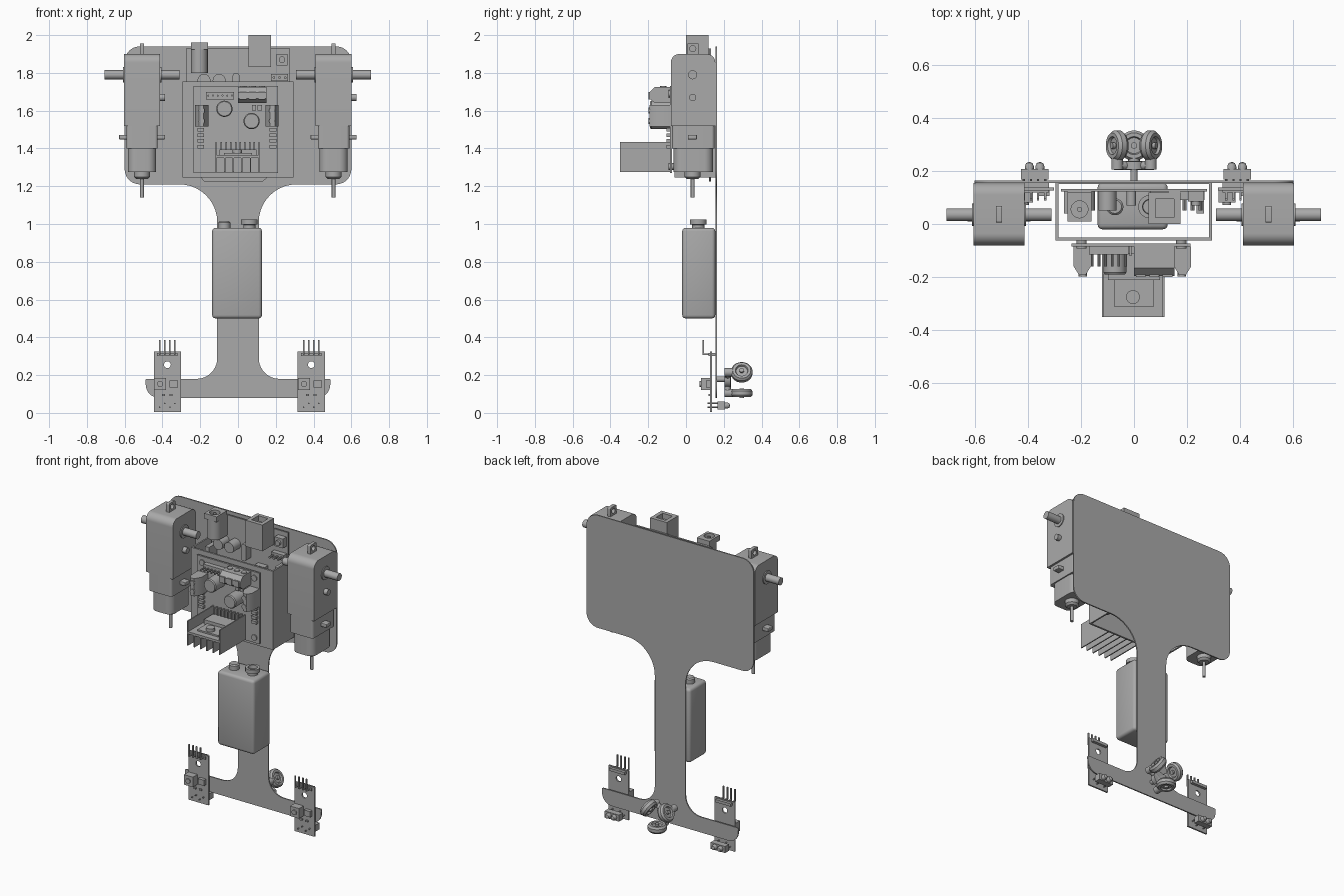
import bpy, bmesh, math
from mathutils import Vector, Matrix

cube = bpy.data.objects.get("Cube")
if cube:
    bpy.data.objects.remove(cube, do_unlink=True)

grey = bpy.data.materials.new("plain grey")
grey.use_nodes = True
grey.diffuse_color = (0.4, 0.4, 0.4, 1)
grey.node_tree.nodes["Principled BSDF"].inputs["Base Color"].default_value = (0.4, 0.4, 0.4, 1)
parts = []


def finish(name, bm):
    bmesh.ops.remove_doubles(bm, verts=bm.verts, dist=1e-5)
    bmesh.ops.recalc_face_normals(bm, faces=bm.faces)
    me = bpy.data.meshes.new(name)
    bm.to_mesh(me)
    bm.free()
    me.materials.append(grey)
    ob = bpy.data.objects.new(name, me)
    bpy.context.collection.objects.link(ob)
    parts.append(ob)
    return ob


def box(name, x0, x1, y0, y1, z0, z1, bevel=0):
    bm = bmesh.new()
    bmesh.ops.create_cube(bm, size=1)
    for v in bm.verts:
        v.co = ((x0 + x1) / 2 + v.co.x * (x1 - x0), (y0 + y1) / 2 + v.co.y * (y1 - y0),
                (z0 + z1) / 2 + v.co.z * (z1 - z0))
    if bevel:
        bmesh.ops.bevel(bm, geom=bm.edges[:], offset=bevel, segments=3, profile=0.5, affect='EDGES')
    return finish(name, bm)


def lathe(name, profile, origin, axis, steps=28):
    """Turn (radius, height) points about an axis through origin."""
    bm = bmesh.new()
    vs = [bm.verts.new((r, 0, h)) for r, h in profile]
    es = [bm.edges.new(p) for p in zip(vs, vs[1:])]
    bmesh.ops.spin(bm, geom=vs + es, cent=(0, 0, 0), axis=(0, 0, 1), angle=math.tau, steps=steps)
    turn = Vector((0, 0, 1)).rotation_difference(Vector(axis)).to_matrix().to_4x4()
    bmesh.ops.transform(bm, matrix=Matrix.Translation(origin) @ turn, verts=bm.verts)
    return finish(name, bm)


def rod(name, a, b, r, steps=24):
    d = Vector(b) - Vector(a)
    return lathe(name, [(0, 0), (r, 0), (r, d.length), (0, d.length)], a, d, steps)


def rounded(corners, seg=10):
    """Outline from (u, v, radius) corners with tangent arcs."""
    out = []
    for i, (u, v, r) in enumerate(corners):
        p = Vector((u, v))
        if r == 0:
            out.append(p)
            continue
        a = (Vector(corners[i - 1][:2]) - p).normalized()
        b = (Vector(corners[(i + 1) % len(corners)][:2]) - p).normalized()
        half = a.angle(b) / 2
        c = p + (a + b).normalized() * r / math.sin(half)
        s, e = p + a * r / math.tan(half) - c, p + b * r / math.tan(half) - c
        sweep = s.angle(e)
        for k in range(seg + 1):
            t = k / seg
            out.append(c + (s * math.sin((1 - t) * sweep) + e * math.sin(t * sweep)) / math.sin(sweep))
    return out


def rect(u0, u1, v0, v1, r=0):
    return rounded([(u0, v0, r), (u1, v0, r), (u1, v1, r), (u0, v1, r)])


def circle(u, v, r, n=20):
    return [Vector((u + r * math.cos(k * math.tau / n), v + r * math.sin(k * math.tau / n))) for k in range(n)]


def prism(name, loops, plane, lo, hi):
    """Extrude outlines (inner ones become holes) across the named plane."""
    cu = bpy.data.curves.new(name, 'CURVE')
    cu.dimensions, cu.fill_mode, cu.extrude = '2D', 'BOTH', (hi - lo) / 2
    for loop in loops:
        sp = cu.splines.new('POLY')
        sp.points.add(len(loop) - 1)
        for pt, p in zip(sp.points, loop):
            pt.co = (p[0], p[1], 0, 1)
        sp.use_cyclic_u = True
    tmp = bpy.data.objects.new(name, cu)
    bpy.context.collection.objects.link(tmp)
    bpy.context.view_layer.update()
    me = bpy.data.meshes.new_from_object(tmp.evaluated_get(bpy.context.evaluated_depsgraph_get()))
    bpy.data.objects.remove(tmp)
    bm = bmesh.new()
    bm.from_mesh(me)
    bpy.data.meshes.remove(me)
    for v in bm.verts:
        u, w, d = v.co.x, v.co.y, v.co.z + (lo + hi) / 2
        v.co = {'xz': (u, d, w), 'yz': (d, u, w), 'xy': (u, w, d)}[plane]
    return finish(name, bm)


# Chassis plate: wide top, narrow neck, sensor bar
side = [(0.6, 1.94, 0.08), (0.6, 1.21, 0.08), (0.11, 1.21, 0.2), (0.11, 0.18, 0.11),
        (0.49, 0.18, 0.008), (0.485, 0.08, 0.07)]
prism("chassis_plate", [rounded(side + [(-u, v, r) for u, v, r in reversed(side)])], 'xz', 0.155, 0.163)

# Gear motors
for tag, cx in (("right", -0.508), ("left", 0.506)):
    n = tag + "_motor_"
    prism(n + "gearbox", [rounded([(-0.08, 1.52, 0), (0.155, 1.52, 0), (0.155, 1.9, 0.045),
                                   (-0.08, 1.9, 0.045)])], 'yz', cx - 0.096, cx + 0.096)
    prism(n + "collar", [rect(cx - 0.083, cx + 0.083, -0.074, 0.15, 0.015)], 'xy', 1.4, 1.52)
    prism(n + "can", [rect(cx - 0.075, cx + 0.075, -0.066, 0.142, 0.045)], 'xy', 1.275, 1.4)
    lathe(n + "end_cap", [(0, 0), (0.03, 0), (0.042, 0.012), (0.042, 0.04), (0, 0.04)],
          (cx, 0.035, 1.238), (0, 0, 1))
    rod(n + "rear_shaft", (cx, 0.035, 1.14), (cx, 0.035, 1.24), 0.01, 12)
    rod(n + "wheel_shaft", (cx - 0.198, 0.035, 1.79), (cx + 0.198, 0.035, 1.79), 0.024)
    rod(n + "shaft_boss", (cx - 0.102, 0.035, 1.79), (cx + 0.102, 0.035, 1.79), 0.042)
    rod(n + "peg", (cx + 0.09, 0.035, 1.67), (cx + 0.122, 0.035, 1.67), 0.019)
    box(n + "clip", cx - 0.122, cx + 0.122, 0.01, 0.058, 1.448, 1.472, 0.004)
    prism(n + "mount_tab", [rect(0.005, 0.068, 1.89, 1.956, 0.008), circle(0.036, 1.928, 0.016)],
          'yz', cx - 0.011, cx + 0.011)

# Bracket wrapped around the controller
prism("bracket", [rect(-0.295, 0.293, -0.062, 0.16), rect(-0.285, 0.283, -0.05, 0.15)], 'xy', 1.245, 1.755)

# Controller board
prism("controller_board", [rounded([(-0.275, 1.25, 0), (-0.2, 1.25, 0), (-0.18, 1.225, 0), (0.13, 1.225, 0),
      (0.16, 1.25, 0), (0.275, 1.25, 0), (0.275, 1.93, 0), (-0.275, 1.93, 0)])], 'xz', 0.122, 0.132)
prism("usb_port", [rect(0.055, 0.175, 0, 0.118), rect(0.08, 0.15, 0.025, 0.095)], 'xy', 1.83, 2.0)
box("usb_port_core", 0.06, 0.17, 0.005, 0.115, 1.835, 1.965)
prism("power_jack_rim", [rect(-0.25, -0.16, 0.01, 0.118), circle(-0.205, 0.055, 0.032)], 'xy', 1.925, 1.96)
rod("power_jack_barrel", (-0.205, 0.055, 1.80), (-0.205, 0.055, 1.93), 0.044)
box("power_jack_base", -0.25, -0.16, 0.06, 0.122, 1.80, 1.93)
rod("power_jack_pin", (-0.205, 0.055, 1.92), (-0.205, 0.055, 1.955), 0.01, 12)
box("reset_button", 0.203, 0.263, 0.085, 0.122, 1.84, 1.9)
rod("reset_button_cap", (0.233, 0.07, 1.87), (0.233, 0.09, 1.87), 0.017)
prism("crystal", [rect(-0.028, 0.008, 1.69, 1.8, 0.017)], 'xz', 0.07, 0.122)
for k, cx in enumerate((-0.18, -0.1)):
    rod(f"controller_capacitor_{k}", (cx, 0.05, 1.76), (cx, 0.122, 1.76), 0.034)
box("main_chip", 0.06, 0.13, 0.085, 0.122, 1.3, 1.68)
for tag, cx in (("right", -0.25), ("left", 0.25)):
    box(tag + "_socket_strip", cx - 0.014, cx + 0.014, 0.04, 0.122, 1.28, 1.73)
for k in range(3):
    rod(f"program_pin_{k}", (0.19 + k * 0.03, 0.05, 1.775), (0.19 + k * 0.03, 0.122, 1.775), 0.007, 8)
box("program_header", 0.175, 0.265, 0.09, 0.122, 1.757, 1.793)

# Motor driver board on the bracket front
prism("driver_board", [rect(-0.235, 0.213, 1.27, 1.73)], 'xz', -0.085, -0.073)
for k, (sx, sz) in enumerate([(x, z) for x in (-0.197, 0.178) for z in (1.305, 1.69)]):
    rod(f"driver_screw_{k}", (sx, -0.092, sz), (sx, -0.05, sz), 0.019)
for k, (cx, cz) in enumerate(((-0.072, 1.61), (0.072, 1.545))):
    lathe(f"driver_capacitor_{k}", [(0, 0), (0.043, 0), (0.043, 0.1), (0.038, 0.107), (0, 0.107)],
          (cx, -0.083, cz), (0, -1, 0))
wedge = [(-0.085, 0), (-0.165, 0), (-0.195, 0.025), (-0.195, 0.055), (-0.165, 0.085), (-0.085, 0.085)]
prism("supply_terminal", [[(y, 1.64 + z) for y, z in wedge]], 'yz', 0, 0.152)
for k in range(3):
    rod(f"supply_terminal_screw_{k}", (0.027 + k * 0.05, -0.12, 1.72), (0.027 + k * 0.05, -0.12, 1.73), 0.017)
    box(f"supply_terminal_mouth_{k}", 0.008 + k * 0.05, 0.044 + k * 0.05, -0.199, -0.19, 1.66, 1.7)
for tag, s, c in (("right", -1, -0.012), ("left", 1, 0)):
    prism(tag + "_output_terminal", [[(c + s * 0.145, -0.085), (c + s * 0.215, -0.085), (c + s * 0.215, -0.16),
          (c + s * 0.195, -0.192), (c + s * 0.17, -0.192), (c + s * 0.145, -0.15)]], 'xy', 1.515, 1.63)
    for z in (1.545, 1.6):
        rod(tag + "_output_screw", (c + s * 0.18, -0.198, z), (c + s * 0.18, -0.18, z), 0.016)
    for k in range(4):
        x, z = c + s * 0.185, 1.41 + k * 0.03
        box(f"{tag}_diode_{k}", x - 0.018, x + 0.018, -0.103, -0.083, z - 0.009, z + 0.009)
box("signal_header", -0.17, -0.02, -0.115, -0.083, 1.66, 1.7)
for k in range(6):
    x = -0.157 + k * 0.025
    rod(f"signal_pin_{k}", (x, -0.16, 1.68), (x, -0.083, 1.68), 0.005, 8)
for k, x in enumerate((0.085, 0.115)):
    box(f"jumper_{k}", x - 0.011, x + 0.011, -0.13, -0.083, 1.6, 1.63)

# Heat sink and driver chip
box("heat_sink_base", -0.12, 0.115, -0.35, -0.19, 1.35, 1.365)
box("heat_sink_root", -0.12, 0.115, -0.19, -0.085, 1.35, 1.365)
for k in range(6):
    x = -0.12 + k * 0.0456
    box(f"heat_sink_fin_{k}", x, x + 0.007, -0.35, -0.085, 1.275, 1.355)
for x in (-0.12, 0.108):
    box("heat_sink_side", x, x + 0.007, -0.35, -0.085, 1.35, 1.435)
box("driver_chip", -0.098, 0.098, -0.21, -0.11, 1.365, 1.395)
box("driver_chip_tab", -0.075, 0.075, -0.31, -0.21, 1.365, 1.375)
rod("heat_sink_screw", (-0.004, -0.275, 1.37), (-0.004, -0.275, 1.395), 0.026)
for k in range(8):
    x = -0.088 + k * 0.025
    box(f"chip_leg_{k}", x - 0.004, x + 0.004, -0.12, -0.083, 1.38, 1.435)

# Battery with snap terminals
box("battery", -0.137, 0.127, -0.02, 0.155, 0.5, 0.98, 0.018)
lathe("battery_stud", [(0, 0), (0.032, 0), (0.032, 0.03), (0.025, 0.037), (0, 0.037)], (-0.072, 0.065, 0.978), (0, 0, 1))
lathe("battery_socket", [(0, 0), (0.032, 0), (0.032, 0.018), (0.044, 0.02), (0.044, 0.045), (0.028, 0.045),
      (0.026, 0.025), (0, 0.025)], (0.06, 0.065, 0.978), (0, 0, 1), 6 * 4)

# Line sensors
for tag, cx in (("right", -0.374), ("left", 0.388)):
    n = tag + "_sensor_"
    prism(n + "board", [rect(cx - 0.072, cx + 0.072, 0.005, 0.325), circle(cx, 0.255, 0.018)], 'xz', 0.127, 0.137)
    box(n + "trimmer", cx - 0.07, cx - 0.006, 0.08, 0.127, 0.12, 0.185)
    rod(n + "trimmer_screw", (cx - 0.038, 0.072, 0.153), (cx - 0.038, 0.085, 0.153), 0.016)
    box(n + "chip", cx + 0.012, cx + 0.056, 0.105, 0.127, 0.135, 0.172)
    box(n + "header", cx - 0.055, cx + 0.055, 0.118, 0.155, 0.3, 0.318)
    box(n + "eye_block", cx - 0.052, cx + 0.052, 0.168, 0.207, 0.018, 0.06)
    for k in range(4):
        x = cx - 0.041 + k * 0.027
        box(f"{n}pin_foot_{k}", x - 0.004, x + 0.004, 0.09, 0.15, 0.306, 0.314)
        box(f"{n}pin_{k}", x - 0.004, x + 0.004, 0.088, 0.096, 0.306, 0.385)
        rod(f"{n}eye_lead_{k}", (x, 0.115, 0.03 + 0.02 * (k % 2)), (x, 0.17, 0.03 + 0.02 * (k % 2)), 0.004, 8)
    for k, x in enumerate((cx - 0.02, cx + 0.02)):
        lathe(f"{n}eye_{k}", [(0.017, 0), (0.017, 0.012), (0.012, 0.024), (0, 0.029)], (x, 0.205, 0.039), (0, 1, 0))
        box(f"{n}resistor_{k}", x - 0.008, x + 0.008, 0.118, 0.127, 0.09, 0.1)

# Three-wheel caster
hub = Vector((0, 0, 0.178))
rod("caster_stem", (0, 0.16, 0.178), (0, 0.215, 0.178), 0.014)
rod("caster_hub", (0, 0.205, 0.178), (0, 0.235, 0.178), 0.042)
for k in range(3):
    a = math.radians(30 + 120 * k)
    d = Vector((math.cos(a), 0, math.sin(a)))
    c = hub + d * 0.073 + Vector((0, 0.295, 0))
    rod(f"caster_arm_{k}", hub + Vector((0, 0.22, 0)), hub + d * 0.085 + Vector((0, 0.22, 0)), 0.017, 12)
    rod(f"caster_fork_{k}", c - Vector((0, 0.09, 0)), c - Vector((0, 0.04, 0)), 0.022)
    lathe(f"caster_wheel_{k}", [(0, -0.012), (0.03, -0.012), (0.034, -0.022), (0.048, -0.022), (0.057, -0.01),
          (0.057, 0.01), (0.048, 0.022), (0.034, 0.022), (0.03, 0.012), (0, 0.012)], c, d, 32)
    rod(f"caster_axle_{k}", c - d * 0.025, c + d * 0.025, 0.012, 16)

bpy.ops.object.select_all(action='DESELECT')
for ob in parts:
    ob.select_set(True)
bpy.context.view_layer.objects.active = parts[0]
bpy.ops.object.shade_smooth_by_angle(angle=math.radians(35))
